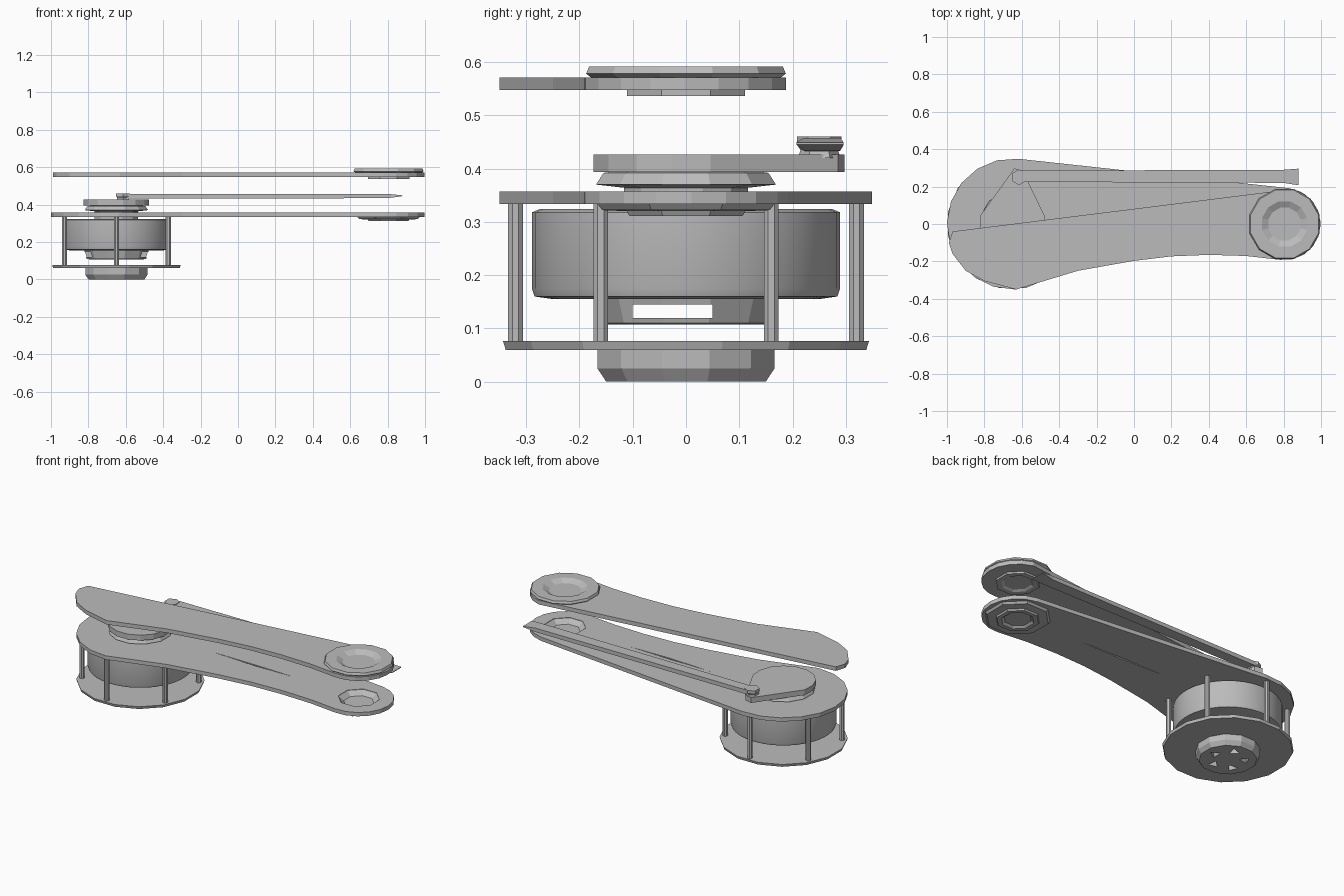
import bpy, bmesh
from math import cos, sin, radians, tau

old = bpy.data.objects.get("Cube")
if old:
    bpy.data.objects.remove(old, do_unlink=True)

grey = bpy.data.materials.new("light grey")
grey.use_nodes = True
grey.diffuse_color = (0.5, 0.5, 0.5, 1)
grey.node_tree.nodes["Principled BSDF"].inputs["Base Color"].default_value = (0.5, 0.5, 0.5, 1)

HUB = (-0.65, 0.0)      # motor axis
JOINT = (0.805, 0.0)    # far bearing axis


def finish(name, bm, smooth=False):
    bmesh.ops.recalc_face_normals(bm, faces=bm.faces)
    mesh = bpy.data.meshes.new(name)
    bm.to_mesh(mesh)
    bm.free()
    mesh.materials.append(grey)
    obj = bpy.data.objects.new(name, mesh)
    bpy.context.collection.objects.link(obj)
    bpy.ops.object.select_all(action="DESELECT")
    bpy.context.view_layer.objects.active = obj
    obj.select_set(True)
    if smooth:
        bpy.ops.object.shade_smooth_by_angle(angle=radians(30))
    return obj


def loft(name, rings, smooth=False):
    """Skin a list of equal-sized point rings and cap both ends."""
    bm = bmesh.new()
    loops = [[bm.verts.new(p) for p in ring] for ring in rings]
    n = len(loops[0])
    for a, b in zip(loops, loops[1:]):
        for i in range(n):
            j = (i + 1) % n
            bm.faces.new((a[i], a[j], b[j], b[i]))
    bm.faces.new(loops[0][::-1])
    bm.faces.new(loops[-1])
    return finish(name, bm, smooth)


def turned(name, centre, profile, sides, smooth=False, turn=0.5):
    """Round part from (radius, height) steps."""
    cx, cy = centre
    angles = [tau * (i + turn) / sides for i in range(sides)]
    return loft(name, [[(cx + r * cos(a), cy + r * sin(a), z) for a in angles]
                       for r, z in profile], smooth)


def plate(name, outline, z0, z1):
    return loft(name, [[(x, y, z) for x, y in outline] for z in (z0, z1)])


def arc(centre, r, start, end, steps):
    spread = [radians(start + (end - start) * i / steps) for i in range(steps + 1)]
    return [(centre[0] + r * cos(a), centre[1] + r * sin(a)) for a in spread]


def cut(obj, cutter):
    cutter.hide_render = True
    mod = obj.modifiers.new("cut", "BOOLEAN")
    mod.operation = "DIFFERENCE"
    mod.solver = "EXACT"
    mod.object = cutter
    bpy.context.view_layer.objects.active = obj
    bpy.ops.object.modifier_apply(modifier=mod.name)
    bpy.data.objects.remove(cutter, do_unlink=True)


# Cage base, with the foot hub and its triangular pockets
turned("cage_base", HUB, [(0.345, 0.06), (0.35, 0.076)], 16)
foot = turned("foot_hub", HUB, [(0.155, 0), (0.172, 0.025), (0.172, 0.062)], 12)
for k in range(5):
    a = tau * k / 5
    spot = (HUB[0] + 0.09 * cos(a), HUB[1] + 0.09 * sin(a))
    cut(foot, turned("pocket", spot, [(0.035, -0.01), (0.025, 0.03)], 3, turn=k * 0.4))

# Six posts
for k in range(6):
    a = tau * (k + 0.5) / 6
    spot = (HUB[0] + 0.32 * cos(a), HUB[1] + 0.32 * sin(a))
    turned(f"post_{k + 1}", spot, [(0.015, 0.07), (0.015, 0.34)], 8)

# Motor
turned("motor_can", HUB, [(0.25, 0.155), (0.285, 0.16), (0.29, 0.175),
                          (0.29, 0.318), (0.275, 0.324)], 40, smooth=True)
stator = turned("motor_stator", HUB, [(0.15, 0.107), (0.165, 0.11), (0.18, 0.16)], 12)
slot = [(-1, -0.1), (-0.3, -0.1), (-0.3, 0.05), (-1, 0.05)]
cut(stator, plate("window", slot, 0.12, 0.145))
turned("shaft_collar", HUB, [(0.12, 0.31), (0.12, 0.37)], 12)
turned("shaft_flange", HUB, [(0.12, 0.364), (0.175, 0.37), (0.16, 0.392), (0.12, 0.397)], 12)

# Lower arm plate, with a thin slit and the bearing opening
front_edge = [(-0.3, -0.25), (0, -0.197), (0.2, -0.173), (0.4, -0.165), (0.6, -0.171)]
tip = arc(JOINT, 0.193, -97, 83, 9)
lower = plate("lower_arm_plate", arc(HUB, 0.35, 85, 272, 10) + front_edge + tip, 0.334, 0.357)
slit = [(-0.18, 0.025), (0.1, 0.012), (0.37, 0.015), (0.1, 0.022)]
cut(lower, plate("slit", slit, 0.3, 0.4))
cut(lower, turned("opening", JOINT, [(0.115, 0.3), (0.115, 0.4)], 8))

# Lower bearing: a cup recessed from above and below
turned("lower_bearing", JOINT, [(0.075, 0.322), (0.09, 0.311), (0.115, 0.311), (0.12, 0.32),
                                (0.17, 0.322), (0.182, 0.336), (0.115, 0.336),
                                (0.115, 0.355), (0.085, 0.33)], 8)

# Upper arm plate: half-width at the hub end
left_end = [(-0.97, -0.04), (-0.99, -0.1), (-0.97, -0.16), (-0.9, -0.25),
            (-0.8, -0.305), (-0.63, -0.35)]
upper_tip = arc(JOINT, 0.193, -97, 76, 9)
plate("upper_arm_plate", left_end + front_edge + upper_tip, 0.547, 0.571)

# Upper bearing cap above, with its recess, and the boss below
turned("upper_bearing_cap", JOINT, [(0.18, 0.568), (0.194, 0.578), (0.188, 0.592),
                                    (0.125, 0.592), (0.09, 0.574)], 12)
turned("upper_bearing_boss", JOINT, [(0.12, 0.549), (0.12, 0.536), (0.09, 0.536),
                                     (0.075, 0.544)], 8)

# Crank on the shaft, its pin, and the push rod
crank = arc(HUB, 0.177, 165, 375, 9) + [(-0.595, 0.285), (-0.64, 0.297)]
plate("crank", crank, 0.394, 0.426)
turned("crank_pin", (-0.615, 0.25), [(0.04, 0.42), (0.035, 0.435), (0.042, 0.445), (0.042, 0.46)], 6)
stations = [(-0.62, 0.225, 0.285, 0.432, 0.457),
            (0.8, 0.22, 0.29, 0.434, 0.457),
            (0.88, 0.207, 0.296, 0.445, 0.449)]
loft("push_rod", [[(x, y0, z0), (x, y1, z0), (x, y1, z1), (x, y0, z1)]
                  for x, y0, y1, z0, z1 in stations])
